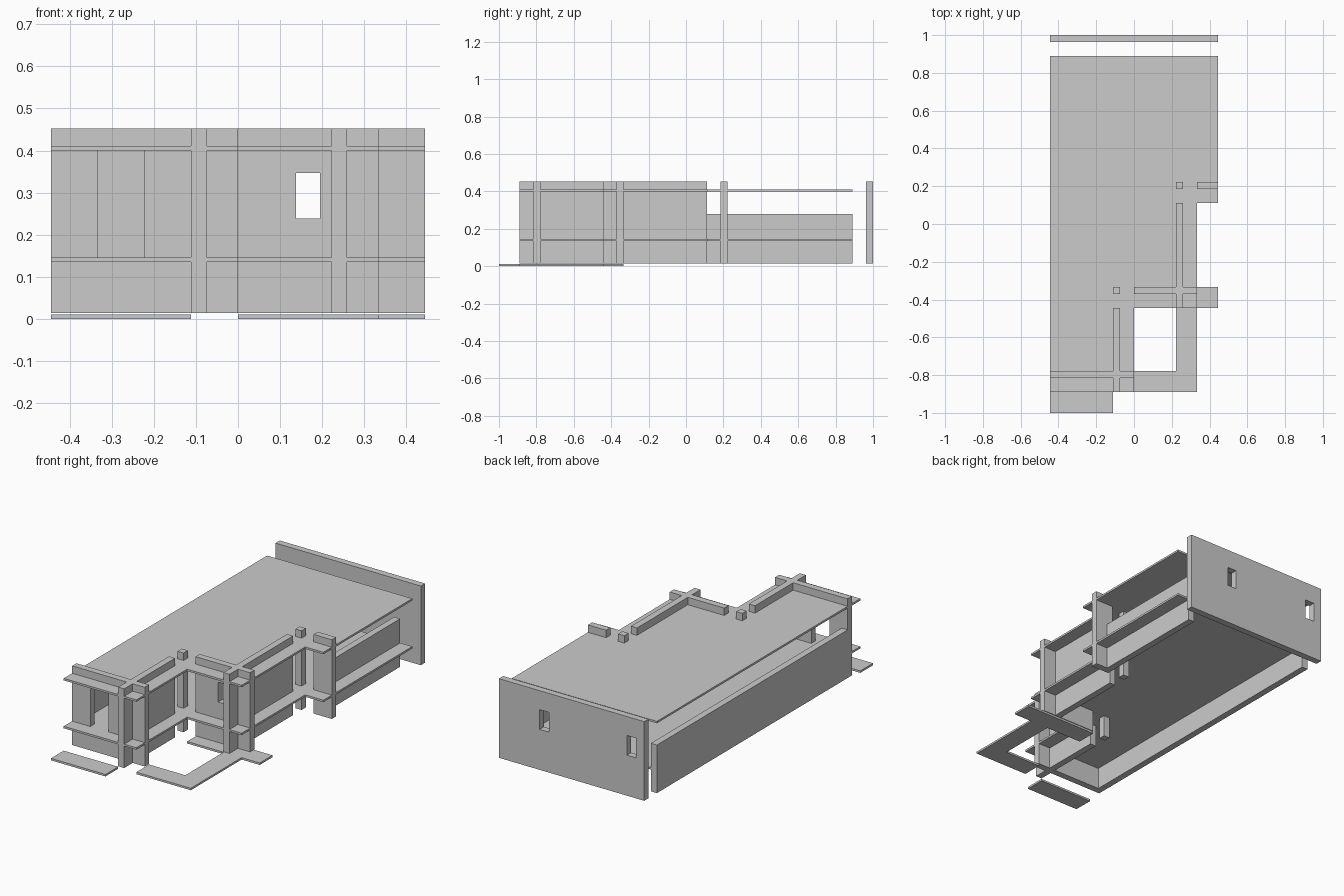
import bpy, bmesh

if "Cube" in bpy.data.objects:
    bpy.data.objects.remove(bpy.data.objects["Cube"])

U = 1 / 9            # planning module
T = 1 / 27           # wall thickness
BASE, TOP = 0.014, 0.452
LOW = 0.28           # top of the low side walls


def prism(name, outline, z0, z1):
    """Extrude a plan outline between two heights."""
    bm = bmesh.new()
    face = bm.faces.new([bm.verts.new((x, y, z0)) for x, y in outline])
    res = bmesh.ops.extrude_face_region(bm, geom=[face])
    verts = [g for g in res["geom"] if isinstance(g, bmesh.types.BMVert)]
    bmesh.ops.translate(bm, verts=verts, vec=(0, 0, z1 - z0))
    bmesh.ops.recalc_face_normals(bm, faces=bm.faces)
    mesh = bpy.data.meshes.new(name)
    bm.to_mesh(mesh)
    bm.free()
    obj = bpy.data.objects.new(name, mesh)
    bpy.context.collection.objects.link(obj)
    return obj


def box(name, x0, x1, y0, y1, z0=BASE, z1=TOP):
    return prism(name, [(x0, y0), (x1, y0), (x1, y1), (x0, y1)], z0, z1)


def cut_opening(wall, x0, x1, z0, z1):
    """Cut a rectangular hole through a wall that runs along x."""
    ys = [v.co.y for v in wall.data.vertices]
    cutter = box("opening_cutter", x0, x1, min(ys) - 0.02, max(ys) + 0.02, z0, z1)
    cutter.hide_render = True
    mod = wall.modifiers.new("opening", 'BOOLEAN')
    mod.operation = 'DIFFERENCE'
    mod.solver = 'EXACT'
    mod.object = cutter
    bpy.context.view_layer.objects.active = wall
    bpy.ops.object.modifier_apply(modifier=mod.name)
    bpy.data.objects.remove(cutter, do_unlink=True)


# floor and roof slabs share one stepped outline
steps = [(-4*U, -8*U), (0, -8*U), (0, -4*U), (3*U, -4*U),
         (3*U, U), (4*U, U), (4*U, 8*U), (-4*U, 8*U)]
prism("floor_slab", steps, 0.135, 0.146)
prism("roof_slab", steps, 0.400, 0.411)

# free-standing back wall with two windows
back = box("back_wall", -4*U, 4*U, 1 - T, 1)
for x in (0.138, -0.395):
    cut_opening(back, x, x + 0.057, 0.238, 0.347)

# front wall with doorway
front = box("front_wall", -4*U, 0, -22*T, -21*T)
cut_opening(front, -3*U, -2*U, 0.146, 0.400)

# cross walls stepping back along the right side
box("front_cross_wall", -U, -U + T, -8*U, -4*U)
middle = box("middle_wall", 0, 3*U, -10*T, -9*T)
cut_opening(middle, 0.138, 0.195, 0.238, 0.347)
box("middle_cross_wall", 2*U, 2*U + T, -4*U, U)
box("rear_fin_wall", 3*U, 4*U, 5*T, 6*T)

# posts standing in the open corners
box("front_post", -U, -U + T, -10*T, -9*T)
box("rear_post", 2*U, 2*U + T, 5*T, 6*T)

# low side walls
box("left_low_wall", -4*U, -4*U + T, -21*T, 8*U, BASE, LOW)
box("right_low_wall", 3*U, 3*U + T, 6*T, 8*U, BASE, LOW)

# paving at ground level
box("front_paving", -4*U, -U, -1, -8*U, 0, 0.011)
prism("courtyard_paving",
      [(0, -8*U), (3*U, -8*U), (3*U, -4*U), (4*U, -4*U), (4*U, -3*U),
       (0, -3*U), (0, -4*U), (2*U, -4*U), (2*U, -7*U), (0, -7*U)], 0, 0.011)
